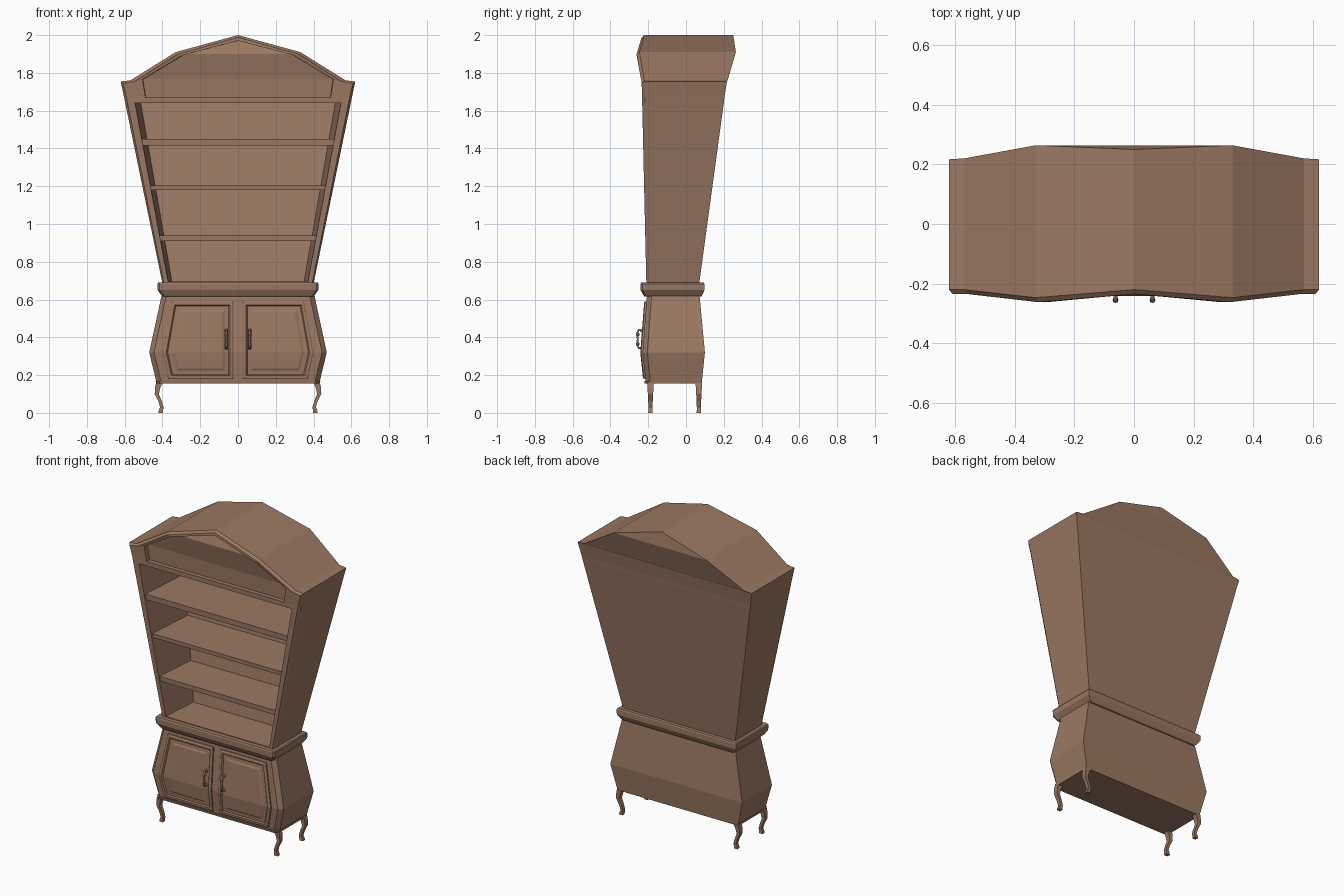
import bpy, bmesh

if "Cube" in bpy.data.objects:
    bpy.data.objects.remove(bpy.data.objects["Cube"])

wood = bpy.data.materials.new("wood")
wood.diffuse_color = (0.33, 0.19, 0.125, 1)
wood.use_nodes = True
wood.node_tree.nodes["Principled BSDF"].inputs["Base Color"].default_value = wood.diffuse_color


def loft(name, loops):
    """Skin a list of equal-length vertex loops and cap both ends with strips."""
    bm = bmesh.new()
    rings = [[bm.verts.new(p) for p in lp] for lp in loops]
    n = len(rings[0])
    for a, b in zip(rings, rings[1:]):
        for i in range(n):
            j = (i + 1) % n
            bm.faces.new((a[i], a[j], b[j], b[i]))
    for r in (rings[0], rings[-1]):
        for i in range(n // 2):
            q = list(dict.fromkeys((r[i], r[i + 1], r[n - 2 - i], r[n - 1 - i])))
            if len(q) > 2:
                bm.faces.new(q)
    bmesh.ops.remove_doubles(bm, verts=bm.verts, dist=1e-5)
    bmesh.ops.recalc_face_normals(bm, faces=bm.faces)
    me = bpy.data.meshes.new(name)
    bm.to_mesh(me)
    bm.free()
    ob = bpy.data.objects.new(name, me)
    me.materials.append(wood)
    bpy.context.collection.objects.link(ob)
    return ob


def sym(half):
    """Mirror right-half points (bottom to top) into a full loop across x = 0."""
    return half + [(-x, y, z) for x, y, z in reversed(half) if abs(x) > 1e-6]


def lerp_at(table, z):
    for (z0, v0), (z1, v1) in zip(table, table[1:]):
        if z <= z1:
            break
    return v0 + (v1 - v0) * (z - z0) / (z1 - z0)


# Upper hutch: flared carcass with arched top, hollow front
outer = [(.40, .685), (.597, 1.64), (.603, 1.67), (.621, 1.755), (.57, 1.76), (.33, 1.91), (0, 2.0)]
inner = [(.37, .695), (.545, 1.64), (.49, 1.67), (.505, 1.765), (.505, 1.765), (.29, 1.895), (0, 1.97)]
front = [-.21, -.232, -.232, -.235, -.235, -.262, -.235]
back = [.07, .20, .203, .217, .22, .264, .25]
loft("hutch_carcass", [
    sym([(x, b, z) for (x, z), b in zip(outer, back)]),
    sym([(x, f + .015, z) for (x, z), f in zip(outer, front)]),
    sym([(x * .98, f, z - (.012 if z > 1.7 else 0)) for (x, z), f in zip(outer, front)]),
    sym([(x, f, z) for (x, z), f in zip(inner, front)]),
    sym([(x * .945, b - .025, z) for (x, z), b in zip(inner, back)]),
])

# Arched panel set back inside the pediment
arch = [(.50, 1.655), (.515, 1.768), (.30, 1.9), (0, 1.975)]
arch_y = [-.232, -.235, -.262, -.235]
loft("arch_panel", [sym([(x, y + d, z) for (x, z), y in zip(arch, arch_y)]) for d in (.03, .05)])

# Shelves follow the flare of the carcass
for k, (z0, z1, d) in enumerate([(.91, .94, .01), (1.18, 1.205, .01), (1.415, 1.45, .01), (1.64, 1.67, .002)]):
    loops = []
    for z in (z0, z1):
        w = .372 + .184 * (min(z, 1.64) - .69)
        f = -.21 - .023 * (z - .69) + d
        b = .07 + .136 * (z - .69) - .015
        loops.append([(w, f, z), (w, b, z), (-w, b, z), (-w, f, z)])
    loft("shelf_%d" % (k + 1), loops)


# Waist moulding and lower cabinet: stacked sections with clipped front corners
def section(w, f, b, z, c):
    return [(w, b, z), (w, f + c, z), (w - c, f, z), (-w + c, f, z), (-w, f + c, z), (-w, b, z)]


loft("waist_moulding", [section(w, f, b, z, .01) for w, f, b, z in [
    (.395, -.22, .08, .615), (.405, -.225, .085, .622), (.425, -.24, .098, .65),
    (.427, -.241, .098, .683), (.422, -.237, .094, .69)]])

FRONT = [(.155, -.213), (.32, -.230), (.62, -.207)]
loft("lower_cabinet", [section(w, f, b, z, .025) for w, f, b, z in [
    (.43, -.213, .083, .155), (.47, -.230, .10, .32), (.405, -.207, .072, .62)]])
loft("bottom_trim", [section(w, f, .08, z, .02) for w, f, z in [(.433, -.218, .155), (.436, -.221, .17)]])

# Paired doors: raised frame around a sunken field and raised panel
door = [(.37, .18), (.40, .32), (.35, .59), (.025, .59), (.025, .32), (.025, .18)]
steps = [(0, -.005), (0, .008), (.006, .012), (.018, .012), (.024, .004), (.045, .004), (.056, .009)]
for side, s in (("right", 1), ("left", -1)):
    loops = []
    for inset, out in steps:
        lp = []
        for x, z in door:
            x2 = .2 + (x - .2) * (1 - inset / .175)
            z2 = z if z == .32 else .385 + (z - .385) * (1 - inset / .205)
            lp.append((s * x2, lerp_at(FRONT, z2) - out, z2))
        loops.append(lp)
    loft("door_" + side, loops)

    # Bow handle with small beads
    cu = bpy.data.curves.new("handle_" + side, "CURVE")
    cu.dimensions = "3D"
    cu.bevel_depth = .006
    cu.bevel_resolution = 1
    cu.use_fill_caps = True
    path = [(-.228, .435), (-.25, .44), (-.259, .42), (-.255, .39), (-.259, .36), (-.25, .343), (-.23, .345)]
    sp = cu.splines.new("POLY")
    sp.points.add(len(path) - 1)
    for p, (y, z) in zip(sp.points, path):
        p.co = (s * .062, y, z, 1)
    ob = bpy.data.objects.new("handle_" + side, cu)
    cu.materials.append(wood)
    bpy.context.collection.objects.link(ob)
    bpy.ops.object.select_all(action="DESELECT")
    ob.select_set(True)
    bpy.context.view_layer.objects.active = ob
    bpy.ops.object.convert(target="MESH")
    for y, z in ((-.232, .435), (-.232, .345), (-.255, .415), (-.255, .365)):
        bpy.ops.mesh.primitive_uv_sphere_add(segments=8, ring_count=6, radius=.01, location=(s * .062, y, z))
        bead = bpy.context.object
        bead.name = "handle_bead_" + side
        bead.data.materials.append(wood)

# Cabriole legs
leg = [(.16, .416, .017, .018), (.135, .425, .014, .016), (.10, .430, .011, .014), (.06, .412, .009, .012),
       (.03, .403, .009, .011), (.015, .408, .011, .011), (0, .410, .012, .012)]
for side, s in (("right", 1), ("left", -1)):
    for row, y in (("front", -.188), ("back", .068)):
        loft("leg_%s_%s" % (row, side), [
            [(s * (x + r), y - d, z), (s * (x + r), y + d, z), (s * (x - r), y + d, z), (s * (x - r), y - d, z)]
            for z, x, r, d in leg])
